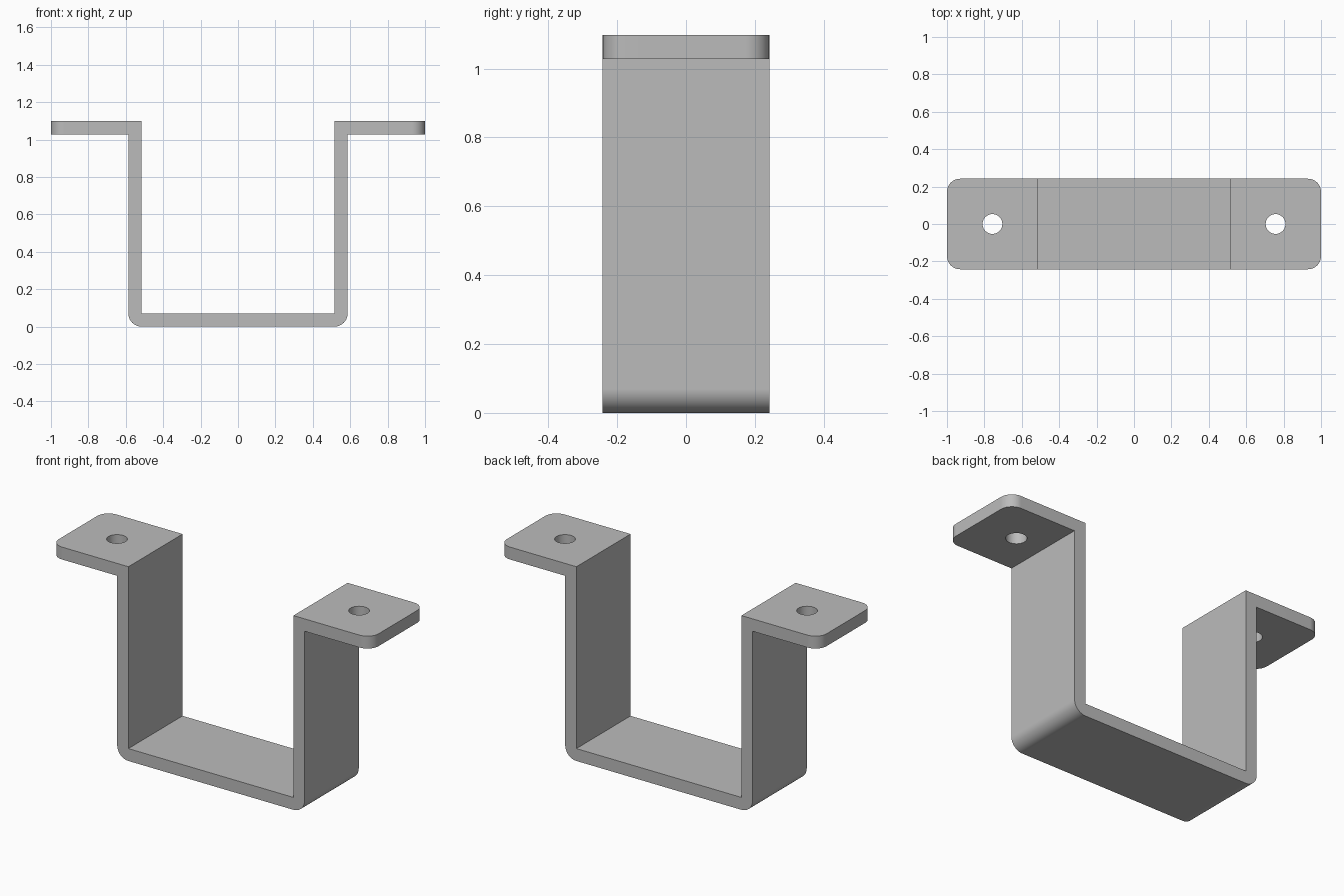
import bpy
import bmesh
import math

cube = bpy.data.objects.get("Cube")
if cube:
    bpy.data.objects.remove(cube, do_unlink=True)

# Main sizes
HALF_LENGTH = 1.0
HALF_DEPTH = 0.242
HEIGHT = 1.098
THICK = 0.07
LEG_OUT = 0.586
LEG_IN = LEG_OUT - THICK
HOLE_X = 0.757
HOLE_RADIUS = 0.053

# Grey metal
metal = bpy.data.materials.new("grey_metal")
metal.use_nodes = True
grey = (0.5, 0.5, 0.5, 1.0)
metal.diffuse_color = grey
metal.node_tree.nodes["Principled BSDF"].inputs["Base Color"].default_value = grey

# Bent strip: half profile, mirrored and drawn through the depth
half = [(LEG_OUT, 0), (LEG_OUT, HEIGHT - THICK), (HALF_LENGTH, HEIGHT - THICK),
        (HALF_LENGTH, HEIGHT), (LEG_IN, HEIGHT), (LEG_IN, THICK)]
profile = half + [(-x, z) for x, z in reversed(half)]

bm = bmesh.new()
face = bm.faces.new([bm.verts.new((x, -HALF_DEPTH, z)) for x, z in profile])
side = bmesh.ops.extrude_face_region(bm, geom=[face])
bmesh.ops.translate(bm, vec=(0, 2 * HALF_DEPTH, 0),
                    verts=[v for v in side["geom"] if isinstance(v, bmesh.types.BMVert)])
bmesh.ops.recalc_face_normals(bm, faces=bm.faces)


# Rounded lower bends and flange corners
def is_rounded(edge):
    a, b = (v.co for v in edge.verts)
    lower_bend = max(a.z, b.z) < 0.001 and abs(a.x - b.x) < 0.001
    flange_corner = (min(abs(a.x), abs(b.x)) > HALF_LENGTH - 0.001
                     and abs(a.z - b.z) > 0.001)
    return lower_bend or flange_corner


bmesh.ops.bevel(bm, geom=[e for e in bm.edges if is_rounded(e)], offset=THICK,
                offset_type='OFFSET', segments=10, profile=0.5, affect='EDGES')
mesh = bpy.data.meshes.new("bracket")
bm.to_mesh(mesh)
bm.free()
mesh.materials.append(metal)
bracket = bpy.data.objects.new("bracket", mesh)
bpy.context.collection.objects.link(bracket)

# Screw holes, one through each flange
for name, sign in (("left", 1), ("right", -1)):
    bpy.ops.mesh.primitive_cylinder_add(vertices=40, radius=HOLE_RADIUS, depth=4 * THICK,
                                        location=(sign * HOLE_X, 0, HEIGHT - THICK / 2))
    cutter = bpy.context.object
    cutter.name = name + "_hole_cutter"
    cutter.hide_render = True
    cutter.data.materials.append(metal)
    cut = bracket.modifiers.new(name + "_hole", 'BOOLEAN')
    cut.operation = 'DIFFERENCE'
    cut.solver = 'EXACT'
    cut.object = cutter
    bpy.ops.object.select_all(action='DESELECT')
    bracket.select_set(True)
    bpy.context.view_layer.objects.active = bracket
    bpy.ops.object.modifier_apply(modifier=cut.name)
    bpy.data.objects.remove(cutter, do_unlink=True)

# Smooth bends with crisp edges
bpy.ops.object.shade_smooth_by_angle(angle=math.radians(30))
weighted = bracket.modifiers.new("weighted_normals", 'WEIGHTED_NORMAL')
weighted.keep_sharp = True
